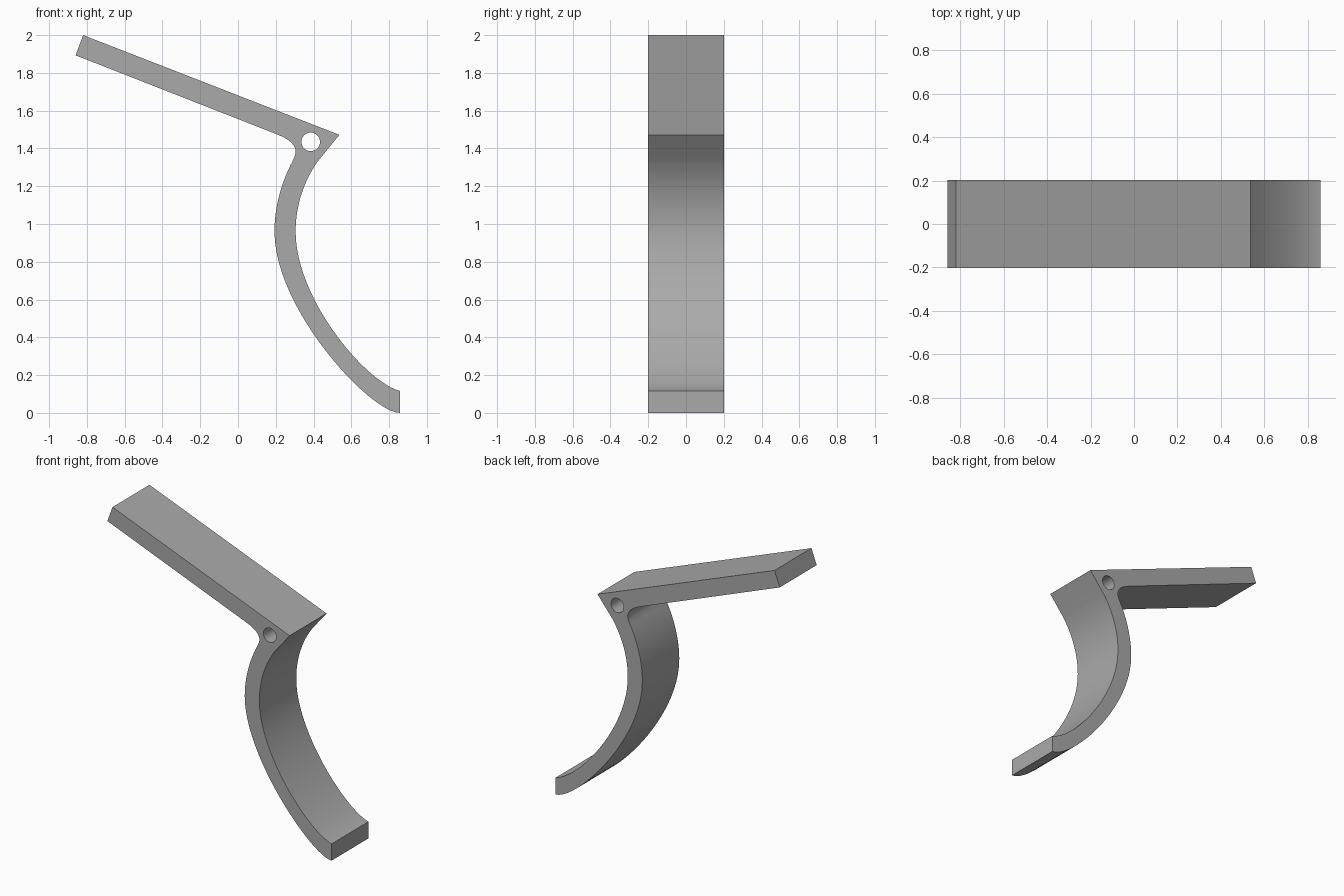
import bpy
import bmesh
import math

cube = bpy.data.objects.get("Cube")
if cube:
    bpy.data.objects.remove(cube)

HALF_WIDTH = 0.202

grey = bpy.data.materials.new("plain grey")
grey.use_nodes = True
colour = (0.4, 0.4, 0.4, 1)
grey.diffuse_color = colour
grey.node_tree.nodes["Principled BSDF"].inputs["Base Color"].default_value = colour


def add_loop(curve, knots):
    """Closed spline; each knot is position, handle in, handle out (None = straight)."""
    spline = curve.splines.new("BEZIER")
    spline.bezier_points.add(len(knots) - 1)
    spline.use_cyclic_u = True
    for point, (co, before, after) in zip(spline.bezier_points, knots):
        point.handle_left_type = "FREE" if before else "VECTOR"
        point.handle_right_type = "FREE" if after else "VECTOR"
        point.co = (*co, 0)
        point.handle_left = (*(before or co), 0)
        point.handle_right = (*(after or co), 0)


# Side profile: straight arm, pointed corner and curved leg
profile = bpy.data.curves.new("bracket_profile", "CURVE")
profile.dimensions = "2D"
profile.fill_mode = "BOTH"
profile.resolution_u = 24
profile.extrude = HALF_WIDTH
add_loop(profile, [
    ((-0.82, 2.0), None, None),
    ((0.537, 1.472), None, None),
    ((0.425, 1.335), None, (0.35, 1.23)),
    ((0.305, 0.96), (0.305, 1.10), (0.305, 0.60)),
    ((0.858, 0.116), (0.68, 0.16), None),
    ((0.858, 0.0), None, (0.70, 0.0)),
    ((0.193, 0.96), (0.193, 0.55), (0.193, 1.09)),
    ((0.285, 1.325), (0.23, 1.22), (0.31, 1.375)),
    ((0.295, 1.415), (0.31, 1.39), (0.275, 1.445)),
    ((0.18, 1.485), (0.24, 1.462), None),
    ((-0.86, 1.893), None, None),
])

# Round pin hole through the corner
cx, cz, radius = 0.385, 1.435, 0.049
k = radius * 0.5523
hole = []
for i in range(4):
    c, s = round(math.cos(i * math.pi / 2)), round(math.sin(i * math.pi / 2))
    x, z = cx + radius * c, cz + radius * s
    hole.append(((x, z), (x + k * s, z - k * c), (x - k * s, z + k * c)))
add_loop(profile, hole)

# Turn the extruded profile into one welded mesh standing upright
helper = bpy.data.objects.new("profile_helper", profile)
bpy.context.collection.objects.link(helper)
bpy.context.view_layer.update()
graph = bpy.context.evaluated_depsgraph_get()
mesh = bpy.data.meshes.new_from_object(helper.evaluated_get(graph))
bpy.data.objects.remove(helper)

bm = bmesh.new()
bm.from_mesh(mesh)
bmesh.ops.remove_doubles(bm, verts=bm.verts, dist=0.0005)
for v in bm.verts:
    v.co = (v.co.x, -v.co.z, v.co.y)
bmesh.ops.recalc_face_normals(bm, faces=bm.faces)
bm.to_mesh(mesh)
bm.free()

mesh.materials.clear()
mesh.materials.append(grey)
bracket = bpy.data.objects.new("bracket", mesh)
bpy.context.collection.objects.link(bracket)
bpy.ops.object.select_all(action="DESELECT")
bracket.select_set(True)
bpy.context.view_layer.objects.active = bracket
bpy.ops.object.shade_smooth_by_angle(angle=math.radians(30))
